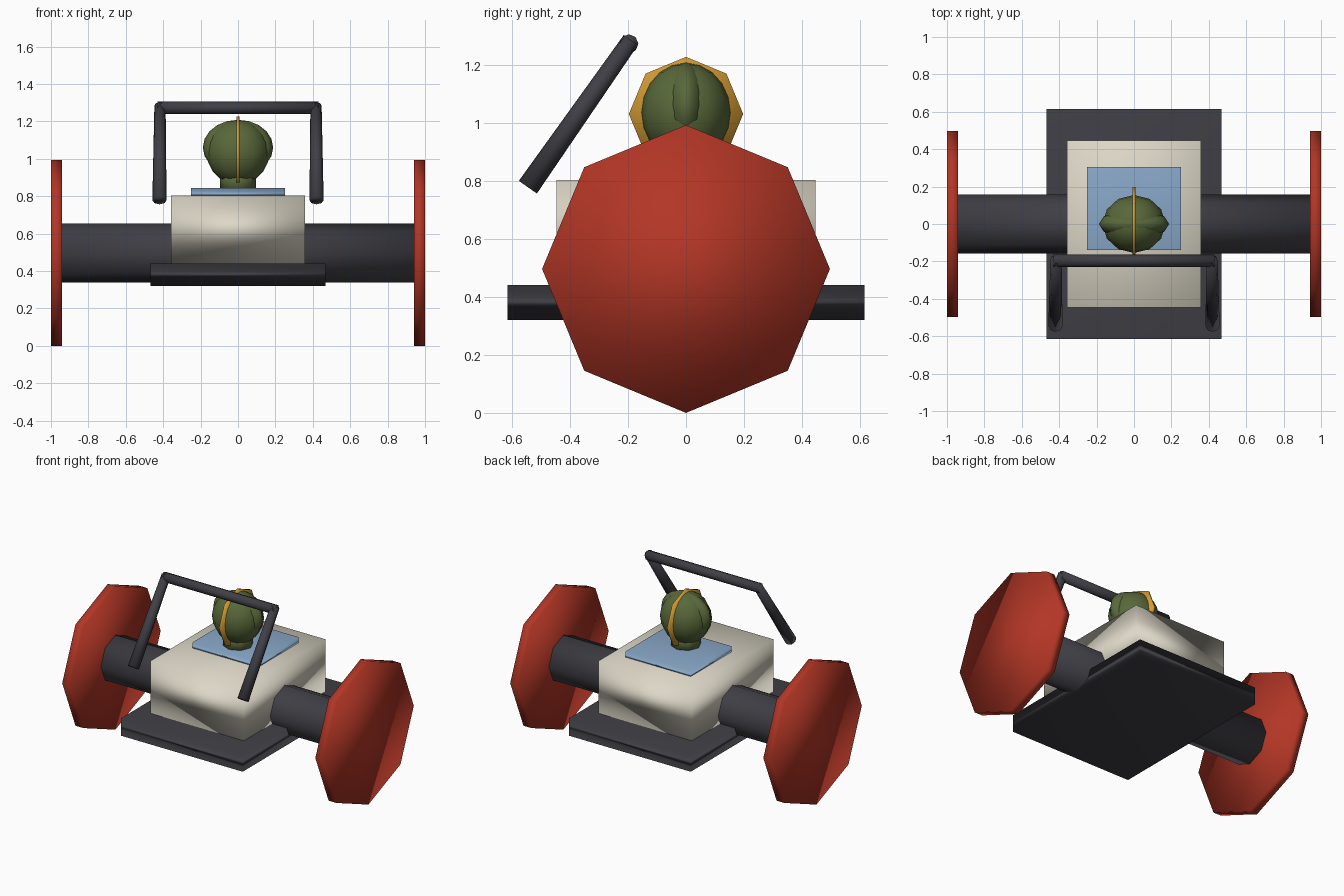
import bpy
import math
from mathutils import Vector

if "Cube" in bpy.data.objects:
    bpy.data.objects.remove(bpy.data.objects["Cube"])


def mat(name, rgb):
    m = bpy.data.materials.new(name)
    m.diffuse_color = (*rgb, 1)
    m.use_nodes = True
    m.node_tree.nodes["Principled BSDF"].inputs["Base Color"].default_value = m.diffuse_color
    return m


RED = mat("red", (0.45, 0.037, 0.019))
CREAM = mat("cream", (0.72, 0.68, 0.57))
DARK = mat("charcoal", (0.05, 0.049, 0.06))
BLUE = mat("pale_blue", (0.25, 0.39, 0.58))
GREEN = mat("olive_green", (0.098, 0.138, 0.042))
GOLD = mat("gold", (0.66, 0.33, 0.034))


def finish(name, material):
    o = bpy.context.object
    o.name = name
    o.data.materials.append(material)
    bpy.ops.object.shade_smooth()
    return o


def box(name, material, lo, hi):
    lo, hi = Vector(lo), Vector(hi)
    bpy.ops.mesh.primitive_cube_add(size=1, location=(lo + hi) / 2)
    o = finish(name, material)
    o.scale = hi - lo
    return o


def rod(name, material, a, b, r, r2=None, sides=8):
    """Cylinder or tapered cylinder from a to b."""
    a, b = Vector(a), Vector(b)
    d = b - a
    bpy.ops.mesh.primitive_cone_add(
        vertices=sides, radius1=r, radius2=r if r2 is None else r2,
        depth=d.length, location=(a + b) / 2)
    o = finish(name, material)
    o.rotation_euler = d.to_track_quat('Z', 'Y').to_euler()
    return o


def ball(name, material, centre, radii, segments, rings):
    bpy.ops.mesh.primitive_uv_sphere_add(
        segments=segments, ring_count=rings, radius=1, location=centre)
    o = finish(name, material)
    o.scale = radii
    return o


# chassis, body and seat plate
box("base_plate", DARK, (-0.467, -0.615, 0.32), (0.467, 0.615, 0.44))
box("body", CREAM, (-0.357, -0.446, 0.44), (0.357, 0.446, 0.803))
box("seat_plate", BLUE, (-0.25, -0.14, 0.78), (0.25, 0.305, 0.843))

# axle and octagonal wheels
rod("axle", DARK, (-0.95, 0, 0.497), (0.95, 0, 0.497), 0.158)
for s, side in ((-1, "left"), (1, "right")):
    rod(side + "_wheel", RED, (s * 0.94, 0, 0.496), (s, 0, 0.496), 0.496)

# head on a short neck, with side lobes and a thin crest disc
rod("neck", GREEN, (0, 0, 0.82), (0, 0, 0.93), 0.096)
ball("head", GREEN, (0, 0, 1.035), (0.168, 0.155, 0.172), 12, 10)
ball("side_lobes", GREEN, (0, 0, 1.06), (0.188, 0.08, 0.148), 12, 10)
rod("crest", GOLD, (-0.008, 0, 1.03), (0.008, 0, 1.03), 0.197)

# tilted bar frame
rod("top_bar", DARK, (-0.43, -0.197, 1.272), (0.43, -0.197, 1.272), 0.033)
for s, side in ((-1, "left"), (1, "right")):
    rod(side + "_bar_leg", DARK, (s * 0.42, -0.545, 0.778),
        (s * 0.417, -0.19, 1.285), 0.038, 0.03)
